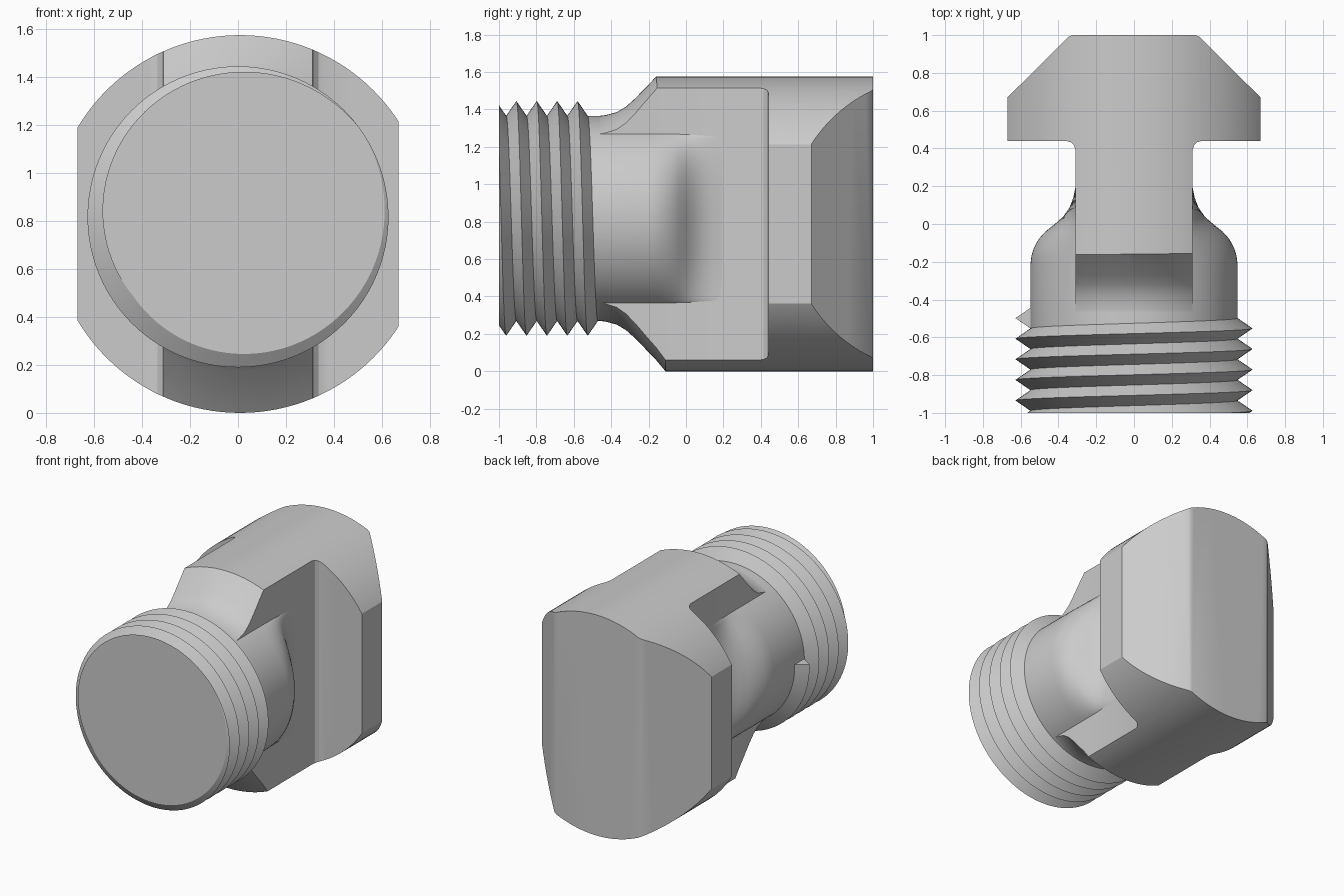
import bpy, bmesh
from math import sin, cos, tau, sqrt, copysign, radians

if "Cube" in bpy.data.objects:
    bpy.data.objects.remove(bpy.data.objects["Cube"])

SEG = 128
HEAD_Z, AXIS_Z = 0.7875, 0.8175      # centre heights of the head and the shaft
ROOT, CREST, PITCH = 0.548, 0.6275, 0.109
HALF = 0.31                          # half thickness of the neck plate

steel = bpy.data.materials.new("plain grey")
steel.use_nodes = True
grey = (0.6, 0.6, 0.6, 1)
steel.diffuse_color = grey
steel.node_tree.nodes["Principled BSDF"].inputs["Base Color"].default_value = grey


def finish(name, bm):
    bmesh.ops.recalc_face_normals(bm, faces=bm.faces)
    mesh = bpy.data.meshes.new(name)
    bm.to_mesh(mesh)
    bm.free()
    mesh.materials.append(steel)
    obj = bpy.data.objects.new(name, mesh)
    bpy.context.collection.objects.link(obj)
    return obj


def loft(name, rings):
    """Closed skin through rings of equal point count, capped at both ends."""
    bm = bmesh.new()
    loops = [[bm.verts.new(p) for p in ring] for ring in rings]
    n = len(loops[0])
    for a, b in zip(loops, loops[1:]):
        for i in range(n):
            j = (i + 1) % n
            bm.faces.new((a[i], a[j], b[j], b[i]))
    bm.faces.new(loops[0])
    bm.faces.new(loops[-1])
    return finish(name, bm)


def ring(r, y, cx, cz):
    return [(cx + r * sin(tau * i / SEG), y, cz + r * cos(tau * i / SEG)) for i in range(SEG)]


def smooth(obj):
    bpy.ops.object.select_all(action='DESELECT')
    obj.select_set(True)
    bpy.context.view_layer.objects.active = obj
    bpy.ops.object.shade_smooth_by_angle(angle=radians(25))


# T-shaped outline of head and neck, seen from above, mirrored in x
half = [(0.325, 1.0), (0.345, 0.992), (0.67, 0.67), (0.67, 0.44), (0.36, 0.44),
        (0.335, 0.433), (0.317, 0.415), (HALF, 0.39), (HALF, -0.52)]
outline = half + [(-x, y) for x, y in reversed(half)]
head = loft("head_and_neck", [[(x, y, z) for x, y in outline] for z in (-0.1, 1.7)])

# Round envelope of the head, and the flared cone where it meets the shaft
envelope = loft("head_envelope", [ring(0.7875, y, 0.008, HEAD_Z) for y in (-0.8, 1.2)])
flare_profile = [(-0.51, 0.546), (-0.47, 0.547), (-0.43, 0.552), (-0.37, 0.568),
                 (-0.32, 0.598), (-0.27, 0.643), (-0.16, 0.757), (0.0, 0.95), (1.2, 0.95)]
flare = loft("flare_envelope", [ring(r, y, 0, AXIS_Z) for y, r in flare_profile])
for cutter in (envelope, flare):
    mod = head.modifiers.new(cutter.name, 'BOOLEAN')
    mod.operation, mod.solver, mod.object = 'INTERSECT', 'EXACT', cutter
bpy.context.view_layer.update()
cut_mesh = bpy.data.meshes.new_from_object(
    head.evaluated_get(bpy.context.evaluated_depsgraph_get()))
head.modifiers.clear()
head.data = cut_mesh
for cutter in (envelope, flare):
    bpy.data.objects.remove(cutter)
smooth(head)

# Shaft whose sides sink in an S-curve to the neck plate
blend = [(-0.6, 1), (-0.21, 1), (-0.17, 0.98), (-0.13, 0.93), (-0.08, 0.82), (-0.04, 0.67),
         (0.0, 0.46), (0.04, 0.27), (0.09, 0.13), (0.14, 0.05), (0.2, 0)]


def sink(x, s):
    if abs(x) <= HALF:
        return x
    return copysign(HALF - 0.001 + (abs(x) - HALF + 0.001) * s, x)


shaft = loft("shaft", [[(sink(x, s), y, z) for x, y, z in ring(ROOT, y, 0, AXIS_Z)]
                       # keep the crown of the shaft under the flare
                       for y, s in blend])
smooth(shaft)

# Helical thread: root-crest-root strip, trimmed flat at the front
bm = bmesh.new()
STEPS, START, END = 96, -5.25, 0.75
strip = []
for i in range(int((END - START) * STEPS) + 1):
    t = START + i / STEPS
    y = -0.58 + PITCH * t
    strip.append([bm.verts.new((r * sin(tau * t), y + d * PITCH, AXIS_Z + r * cos(tau * t)))
                  for r, d in ((ROOT, -0.5), (CREST, 0), (ROOT, 0.5))])
for a, b in zip(strip, strip[1:]):
    for k in (0, 1):
        bm.faces.new((a[k], a[k + 1], b[k + 1], b[k]))
bm.faces.new(strip[-1])
bmesh.ops.remove_doubles(bm, verts=bm.verts, dist=0.0005)
cut = bmesh.ops.bisect_plane(bm, geom=bm.verts[:] + bm.edges[:] + bm.faces[:],
                             plane_co=(0, -1, 0), plane_no=(0, 1, 0), clear_inner=True)
rim = [e for e in cut["geom_cut"] if isinstance(e, bmesh.types.BMEdge)]
bmesh.ops.edgeloop_fill(bm, edges=rim)
thread = finish("thread", bm)
smooth(thread)
